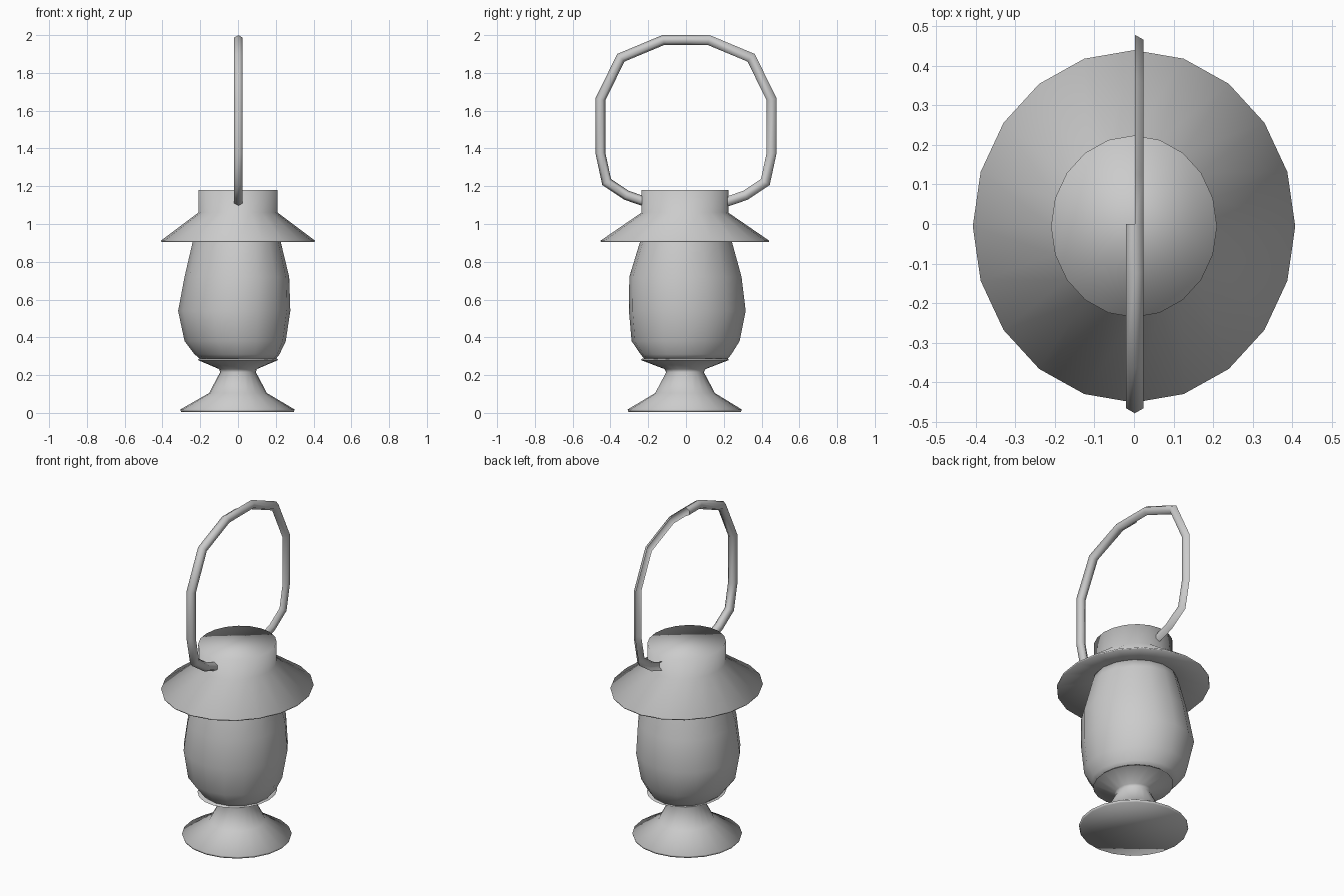
import bpy, bmesh, math
from mathutils import Vector

if "Cube" in bpy.data.objects:
    bpy.data.objects.remove(bpy.data.objects["Cube"])


def finish(name, bm, angle):
    bmesh.ops.recalc_face_normals(bm, faces=bm.faces)
    mesh = bpy.data.meshes.new(name)
    bm.to_mesh(mesh)
    bm.free()
    ob = bpy.data.objects.new(name, mesh)
    bpy.context.collection.objects.link(ob)
    bpy.ops.object.select_all(action='DESELECT')
    ob.select_set(True)
    bpy.context.view_layer.objects.active = ob
    bpy.ops.object.shade_smooth_by_angle(angle=math.radians(angle))
    return ob


def bridge(bm, a, b):
    n = len(a)
    for i in range(n):
        j = (i + 1) % n
        bm.faces.new((a[i], a[j], b[j], b[i]))


def stack(name, rings, sides, angle=100, skew=0):
    """Closed body from elliptical rings (z, x centre, y centre, x radius, y radius).
    skew stretches the rings along the left-back diagonal."""
    bm = bmesh.new()
    loops = []
    for z, cx, cy, rx, ry in rings:
        loop = []
        for i in range(sides):
            c, s = math.cos(math.tau * i / sides), math.sin(math.tau * i / sides)
            loop.append(bm.verts.new((cx + rx * c - skew * s, cy + ry * s - skew * c, z)))
        loops.append(loop)
    for a, b in zip(loops, loops[1:]):
        bridge(bm, a, b)
    bm.faces.new(loops[0][::-1])
    bm.faces.new(loops[-1])
    return finish(name, bm, angle)


# Flared foot, waist and cup that holds the globe
stack("base", [
    (0.005, -0.003, -0.007, 0.298, 0.298),
    (0.018, -0.003, -0.007, 0.303, 0.302),
    (0.105, 0, -0.005, 0.153, 0.158),
    (0.215, 0, -0.005, 0.095, 0.10),
    (0.232, 0, -0.005, 0.10, 0.108),
    (0.28, 0, -0.006, 0.213, 0.234),
    (0.288, 0, -0.006, 0.205, 0.225),
], 20)

# Slightly uneven glass globe, its neck inside the shade
stack("globe", [
    (0.285, 0.0, 0.0, 0.20, 0.22),
    (0.31, -0.005, 0.0, 0.225, 0.24),
    (0.38, -0.015, -0.002, 0.268, 0.286),
    (0.54, -0.02, 0.007, 0.297, 0.309),
    (0.72, -0.006, -0.003, 0.277, 0.297),
    (0.91, -0.007, 0.0, 0.232, 0.242),
    (0.965, -0.005, 0.0, 0.215, 0.226),
], 16, 80, skew=0.01)

# Conical shade with upright collar and a hollowed underside
stack("shade", [
    (0.96, 0, -0.006, 0.20, 0.21),
    (0.905, 0, -0.006, 0.405, 0.445),
    (0.912, 0, -0.006, 0.408, 0.446),
    (1.06, 0, -0.006, 0.21, 0.23),
    (1.18, 0, -0.006, 0.21, 0.23),
], 20)

# Carrying handle: hexagonal tube swept round a mirrored path
half = [(0.215, 1.118), (0.315, 1.152), (0.42, 1.222), (0.453, 1.375),
        (0.453, 1.66), (0.345, 1.88), (0.12, 1.974)]
path = ([Vector((0, -y, z)) for y, z in half] + [Vector((0, 0, 1.974))]
        + [Vector((0, y, z)) for y, z in reversed(half)])
bm = bmesh.new()
loops = []
for k, p in enumerate(path):
    d0 = (p - path[max(k - 1, 0)]).normalized()
    d1 = (path[min(k + 1, len(path) - 1)] - p).normalized()
    t = (d0 + d1).normalized()
    miter = 1 / max(t.dot(d1), t.dot(d0))
    normal = Vector((0, -t.z, t.y)) * miter
    loops.append([bm.verts.new(Vector((0.002, 0, 0)) + p
                               + 0.026 * (normal * math.cos(math.tau * i / 6)
                                          + Vector((1, 0, 0)) * math.sin(math.tau * i / 6)))
                  for i in range(6)])
for a, b in zip(loops, loops[1:]):
    bridge(bm, a, b)
bmesh.ops.recalc_face_normals(bm, faces=bm.faces)
# The back half of the handle is open on its left side
open_side = [f for f in bm.faces
             if f.calc_center_median().x < -0.001 and f.calc_center_median().y > 0]
bmesh.ops.delete(bm, geom=open_side, context='FACES')
finish("handle", bm, 100)
